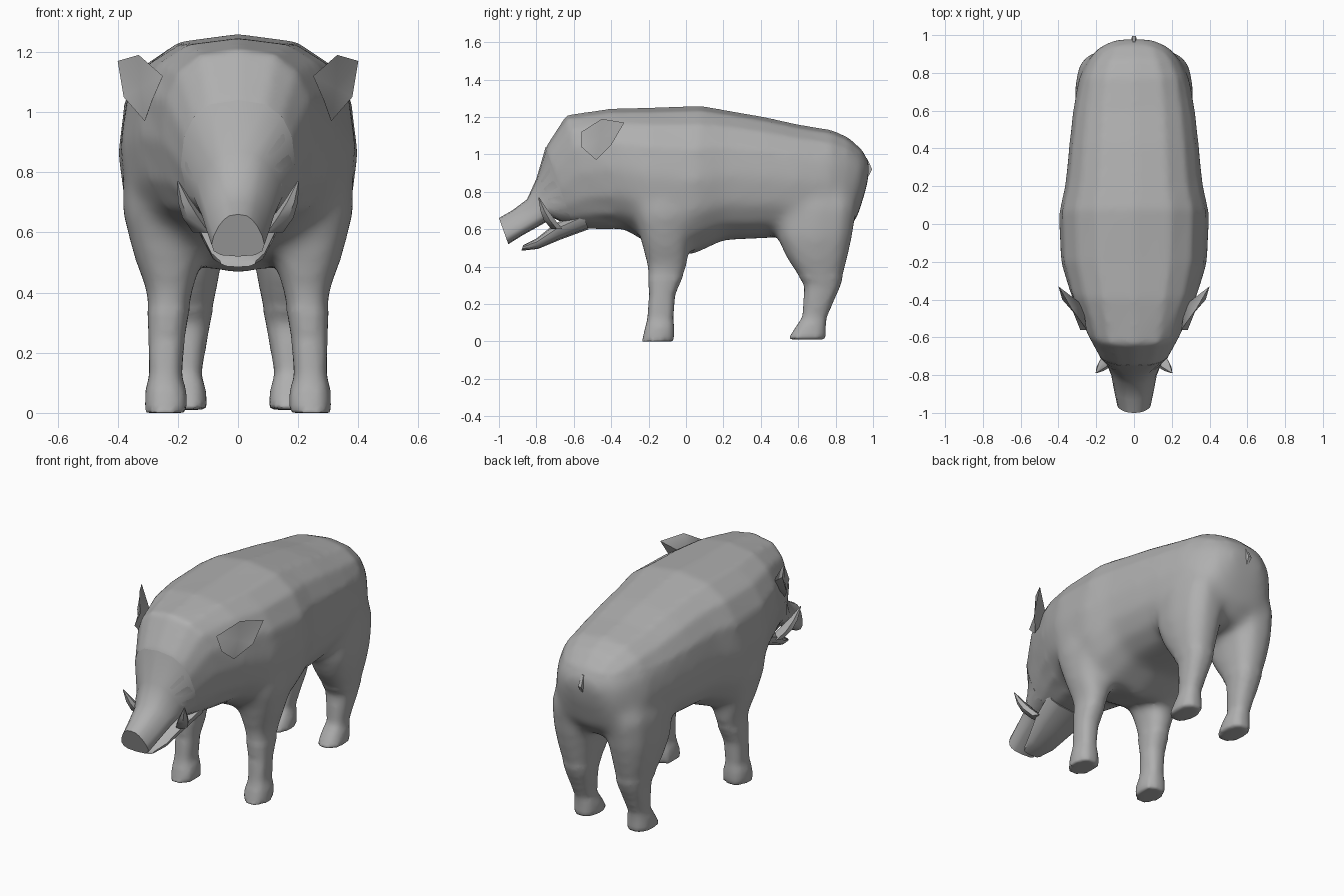
import bpy, bmesh
from math import sin, cos, pi, radians, copysign

if "Cube" in bpy.data.objects:
    bpy.data.objects.remove(bpy.data.objects["Cube"])

hide = bpy.data.materials.new("grey_hide")
hide.use_nodes = True
GREY = (0.43, 0.43, 0.43, 1)
hide.diffuse_color = GREY
hide.node_tree.nodes["Principled BSDF"].inputs["Base Color"].default_value = GREY


def finish(name, bm, mirror=False, angle=50):
    """Turn a bmesh into a smooth object, optionally mirrored across x."""
    bmesh.ops.recalc_face_normals(bm, faces=bm.faces)
    mesh = bpy.data.meshes.new(name)
    bm.to_mesh(mesh)
    bm.free()
    mesh.materials.append(hide)
    obj = bpy.data.objects.new(name, mesh)
    bpy.context.collection.objects.link(obj)
    bpy.ops.object.select_all(action='DESELECT')
    obj.select_set(True)
    bpy.context.view_layer.objects.active = obj
    bpy.ops.object.shade_smooth_by_angle(angle=radians(angle))
    if mirror:
        obj.modifiers.new("Mirror", 'MIRROR').use_mirror_merge = False
    return obj


def skin(bm, rings):
    """Skin closed rings of equal length and cap both ends."""
    loops = [[bm.verts.new(p) for p in ring] for ring in rings]
    n = len(loops[0])
    for a, b in zip(loops, loops[1:]):
        for i in range(n):
            j = (i + 1) % n
            bm.faces.new((a[i], a[j], b[j], b[i]))
    bm.faces.new(loops[0])
    bm.faces.new(loops[-1])


def loft(name, rings, mirror=False):
    bm = bmesh.new()
    skin(bm, rings)
    return finish(name, bm, mirror)


def power(v, e):
    return copysign(abs(v) ** e, v)


def slice_ring(yt, zt, yb, zb, half, square=0.75, taper=0.0, n=16):
    """Cross-section between a top and a bottom point of the side profile."""
    ring = []
    for i in range(n):
        a = 2 * pi * i / n
        up = power(cos(a), 0.85)
        t = (1 - up) / 2
        x = half * power(sin(a), square) * (1 - taper * up)
        ring.append((x, yt + (yb - yt) * t, zt + (zb - zt) * t))
    return ring


def leg_ring(z, x0, x1, y0, y1, side=1, n=10):
    """Level cross-section of a leg inside the given bounds."""
    cx, cy, rx, ry = (x0 + x1) / 2, (y0 + y1) / 2, (x1 - x0) / 2, (y1 - y0) / 2
    return [(side * (cx + rx * power(cos(2 * pi * i / n), 0.8)),
             cy + ry * power(sin(2 * pi * i / n), 0.8), z) for i in range(n)]


# Profiles: top y, top z, bottom y, bottom z, half width
snout = [(-1, .66, -.95, .52, .08), (-.93, .70, -.87, .57, .095),
         (-.85, .76, -.78, .62, .11), (-.80, .87, -.71, .66, .135)]
trunk = [(-.75, 1.04, -.60, .61, .19), (-.64, 1.21, -.48, .60, .255),
         (-.40, 1.245, -.33, .60, .34), (-.2, 1.25, -.2, .52, .39),
         (.08, 1.26, .03, .46, .40), (.22, 1.235, .2, .54, .365),
         (.42, 1.20, .42, .55, .345), (.6, 1.16, .6, .56, .325),
         (.78, 1.13, .76, .56, .295), (.87, 1.09, .85, .58, .25),
         (.945, 1.02, .915, .66, .195), (.985, .95, .965, .82, .10)]
snout_rings = [slice_ring(*r, 0.65, 0.35) for r in snout]
trunk_rings = [slice_ring(*r) for r in trunk]

# Legs: height, inner x, outer x, front y, back y
front = [(.9, .2, .37, -.26, .04), (.68, .13, .39, -.28, .06), (.52, .115, .35, -.24, .02),
         (.4, .15, .305, -.21, .01), (.25, .175, .30, -.20, -.055), (.12, .185, .297, -.21, -.065),
         (.08, .17, .31, -.22, -.06), (0, .165, .312, -.24, -.06)]
rear = [(.92, .05, .25, .55, .88), (.72, .03, .315, .47, .92), (.56, .04, .315, .48, .895),
        (.45, .06, .295, .53, .87), (.3, .09, .255, .63, .83), (.13, .12, .23, .62, .755),
        (.08, .105, .24, .585, .75), (.01, .10, .245, .54, .75)]

# Trunk and legs fused into one skin
bm = bmesh.new()
skin(bm, snout_rings[-1:] + trunk_rings)
for side in (1, -1):
    for leg in (front, rear):
        skin(bm, [leg_ring(*r, side) for r in leg])
body = finish("body", bm)
fuse = body.modifiers.new("Fuse", 'REMESH')
fuse.mode = 'VOXEL'
fuse.voxel_size = 0.018
bpy.ops.object.modifier_apply(modifier=fuse.name)

# Soften the shoulders and haunches most, the rest lightly
bm = bmesh.new()
bm.from_mesh(body.data)
joints = [v for v in bm.verts if .35 < v.co.z < 1 and v.co.y > -.4]
for verts, rounds in ((bm.verts[:], 2), (joints, 14)):
    for _ in range(rounds):
        bmesh.ops.smooth_vert(bm, verts=verts, factor=0.5,
                              use_axis_x=True, use_axis_y=True, use_axis_z=True)
bm.to_mesh(body.data)
bm.free()
body.data.shade_smooth()

# Snout
loft("snout", snout_rings + trunk_rings[:1])

# Lower jaw
jaw = [(-.87, .515, -.88, .485, .06), (-.80, .55, -.79, .495, .09),
       (-.70, .63, -.67, .545, .125), (-.56, .70, -.52, .60, .155)]
loft("lower_jaw", [slice_ring(*r, 0.75, -0.1, 10) for r in jaw])

# Ears: a leaf outline with a dished front and a bulging back
bm = bmesh.new()
rim = [bm.verts.new(p) for p in [(.25, -.56, 1.12), (.33, -.45, 1.19), (.40, -.33, 1.17),
                                 (.38, -.40, 1.05), (.31, -.48, .97), (.285, -.56, 1.04)]]
for hub in [(.325, -.46, 1.08), (.27, -.43, 1.07)]:
    centre = bm.verts.new(hub)
    for i in range(len(rim)):
        bm.faces.new((rim[i - 1], rim[i], centre))
finish("ear", bm, True, 60)

# Tusks: short tapering curve, x, y, z and thickness
tusk = [(.115, -.69, .60, .035), (.15, -.73, .65, .035), (.175, -.758, .70, .024), (.20, -.787, .77, .003)]
loft("tusk", [[(x + r * cos(k * pi / 3), y + r * sin(k * pi / 3), z) for k in range(6)]
              for x, y, z, r in tusk], True)

# Tail
loft("tail", [leg_ring(z, -w, w, .92, y, n=6) for z, w, y in
              [(.98, .012, .97), (.92, .018, 1.0), (.86, .008, .965)]])
